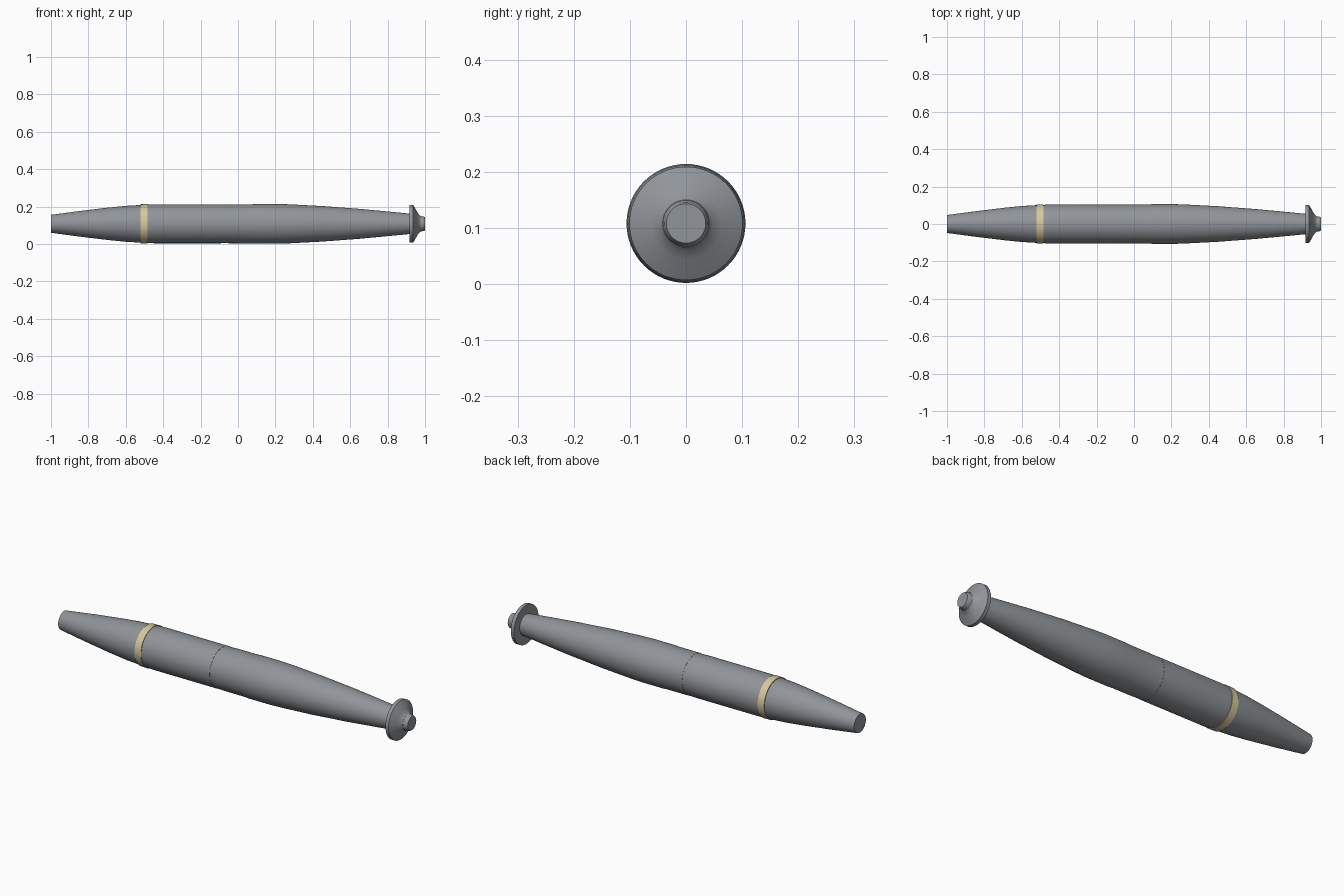
import bpy, math

if "Cube" in bpy.data.objects:
    bpy.data.objects.remove(bpy.data.objects["Cube"])

CZ = 0.108      # height of the long axis
SEG = 64


def material(name, rgb):
    m = bpy.data.materials.new(name)
    m.diffuse_color = (*rgb, 1)
    m.use_nodes = True
    m.node_tree.nodes["Principled BSDF"].inputs["Base Color"].default_value = m.diffuse_color
    return m


grey = material("steel grey", (0.28, 0.30, 0.32))
cream = material("cream yellow", (0.66, 0.58, 0.33))


def lathe(name, profile, mat, closed=False):
    """Revolve (x, radius) points about the long axis; caps open ends."""
    verts, faces = [], []
    for x, r in profile:
        for i in range(SEG):
            a = 2 * math.pi * i / SEG
            verts.append((x, r * math.cos(a), CZ + r * math.sin(a)))
    n = len(profile)
    for k in range(n if closed else n - 1):
        a, b = k * SEG, (k + 1) % n * SEG
        for i in range(SEG):
            j = (i + 1) % SEG
            faces.append((a + i, b + i, b + j, a + j))
    if not closed:
        faces.append(tuple(range(SEG)))
        faces.append(tuple(reversed(range((n - 1) * SEG, n * SEG))))
    me = bpy.data.meshes.new(name)
    me.from_pydata(verts, [], [tuple(reversed(f)) for f in faces])
    me.materials.append(mat)
    ob = bpy.data.objects.new(name, me)
    bpy.context.collection.objects.link(ob)
    bpy.ops.object.select_all(action='DESELECT')
    ob.select_set(True)
    bpy.context.view_layer.objects.active = ob
    bpy.ops.object.shade_smooth_by_angle(angle=math.radians(30))
    return ob


# Tapered rear section
lathe("tail_section", [(-1.0, 0.048), (-0.85, 0.068), (-0.7, 0.086),
                       (-0.6, 0.096), (-0.5, 0.102), (-0.45, 0.104),
                       (-0.09, 0.104)], grey)

# Recessed joint between the two halves
lathe("joint_seam", [(-0.09, 0.1032), (-0.05, 0.1032)], grey)

# Front section, slightly swollen and then tapering
lathe("nose_section", [(-0.05, 0.104), (0.08, 0.1045), (0.1, 0.106),
                       (0.22, 0.106), (0.28, 0.104), (0.45, 0.095),
                       (0.65, 0.080), (0.8, 0.066), (0.925, 0.054)], grey)

# Painted band
lathe("band", [(-0.522, 0.099), (-0.522, 0.1045), (-0.485, 0.1055),
               (-0.485, 0.099)], cream, closed=True)

# Flared collar and end knob
lathe("collar", [(0.918, 0.101), (0.936, 0.101), (0.946, 0.085),
                 (0.958, 0.063), (0.968, 0.048), (0.976, 0.042)], grey)
lathe("knob", [(0.972, 0.042), (0.978, 0.041), (0.995, 0.038),
               (1.0, 0.035)], grey)
